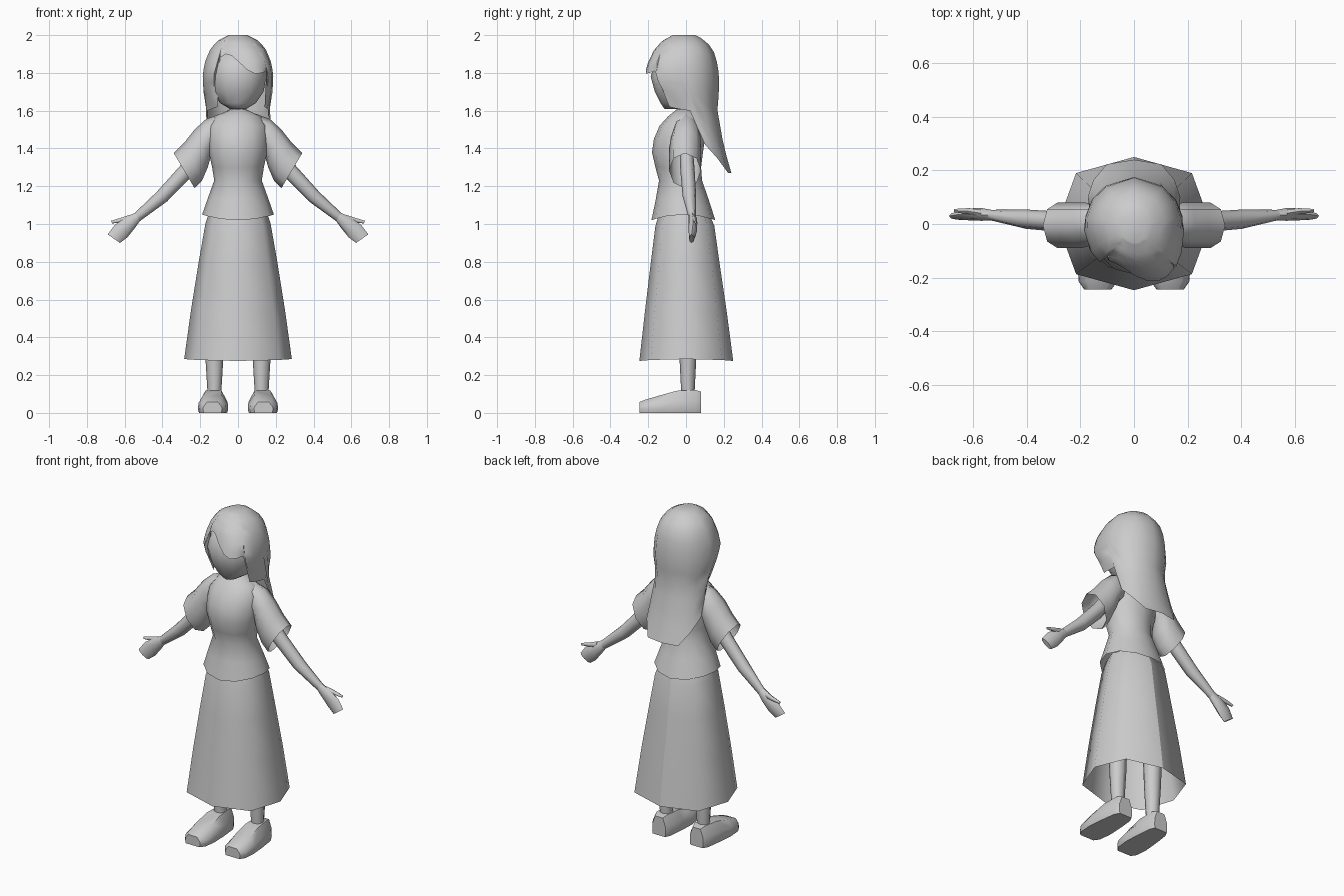
import bpy, bmesh
from math import sin, cos, radians, copysign

if "Cube" in bpy.data.objects:
    bpy.data.objects.remove(bpy.data.objects["Cube"], do_unlink=True)

grey = bpy.data.materials.new("plain_grey")
grey.use_nodes = True
grey.diffuse_color = (0.6, 0.6, 0.6, 1)
grey.node_tree.nodes["Principled BSDF"].inputs["Base Color"].default_value = (0.6, 0.6, 0.6, 1)


def loft(name, rings, cap_start=True, cap_end=True, angle=60, mirror=False):
    """Skin a list of equal-length point rings."""
    bm = bmesh.new()
    loops = [[bm.verts.new(p) for p in ring] for ring in rings]
    n = len(loops[0])
    for a, b in zip(loops, loops[1:]):
        for i in range(n):
            j = (i + 1) % n
            bm.faces.new((a[i], a[j], b[j], b[i]))
    if cap_start:
        bm.faces.new(loops[0][::-1])
    if cap_end:
        bm.faces.new(loops[-1])
    bmesh.ops.recalc_face_normals(bm, faces=bm.faces)
    mesh = bpy.data.meshes.new(name)
    bm.to_mesh(mesh)
    bm.free()
    mesh.materials.append(grey)
    for p in mesh.polygons:
        p.use_smooth = True
    mesh.set_sharp_from_angle(angle=radians(angle))
    ob = bpy.data.objects.new(name, mesh)
    bpy.context.collection.objects.link(ob)
    if mirror:
        ob.modifiers.new("mirror", 'MIRROR').use_clip = False
    return ob


def soft(v, power):
    return copysign(abs(v) ** power, v)


def body_ring(z, half, front, back, n=8, power=1.0, drop=0.0):
    """Horizontal ring; drop lowers its front and back."""
    pts = []
    for i in range(n):
        a = radians(360 * i / n)
        c = cos(a)
        pts.append((half * soft(sin(a), power),
                    (front + back) / 2 - (back - front) / 2 * soft(c, power),
                    z - drop * c * c))
    return pts


def limb_ring(x1, z1, x2, z2, y, hy, n=8):
    """Oval ring between an upper and a lower outline point."""
    pts = []
    for i in range(n):
        a = radians(360 * i / n)
        k = (1 - cos(a)) / 2
        pts.append((x1 + (x2 - x1) * k, y + hy * sin(a), z1 + (z2 - z1) * k))
    return pts


# Head and neck
loft("head", [body_ring(*r, n=12) for r in (
    (1.61, .045, -.115, .0), (1.64, .095, -.135, .05), (1.70, .135, -.165, .08),
    (1.78, .15, -.187, .1), (1.85, .145, -.167, .1), (1.92, .1, -.12, .08))])
loft("neck", [body_ring(1.54, .05, -.05, .06), body_ring(1.65, .042, -.05, .04)])

# Hair: each column follows one profile down to its own lower edge
PROFILE = [(2.0, .05, -.07, .05), (1.97, .11, -.125, .105), (1.92, .15, -.17, .145),
           (1.85, .178, -.203, .166), (1.78, .187, -.222, .176), (1.70, .183, -.17, .175),
           (1.61, .16, -.13, .165), (1.41, .178, -.05, .2), (1.27, .178, .05, .24)]
EDGE = [(0, 1.815), (14, 1.795), (28, 1.8), (42, 1.81), (46, 1.62), (65, 1.61), (90, 1.6),
        (103, 1.42), (122, 1.35), (145, 1.27), (180, 1.27), (215, 1.27), (238, 1.35),
        (257, 1.42), (270, 1.6), (295, 1.61), (308, 1.62), (314, 1.88), (325, 1.9),
        (335, 1.89), (345, 1.86)]


def hair_point(deg, z):
    for p, q in zip(PROFILE, PROFILE[1:]):
        if z >= q[0] - 1e-6:
            break
    k = (p[0] - z) / (p[0] - q[0])
    half, front, back = (p[i] + (q[i] - p[i]) * k for i in (1, 2, 3))
    a = radians(deg)
    c = cos(a)
    sweep = .05 * c * max(c, 0) * min(1, (2 - z) * 8)
    return (half * sin(a) + sweep, (front + back) / 2 - (back - front) / 2 * c, z)


ROWS = 12
loft("hair", [[hair_point(d, 2 - (2 - low) * (r / ROWS) ** 1.5) for d, low in EDGE]
              for r in range(ROWS + 1)], cap_end=False, angle=75)

# Blouse
loft("blouse", [body_ring(*r, n=12) for r in (
    (1.61, .035, -.045, .045), (1.57, .12, -.095, .07), (1.52, .155, -.14, .09),
    (1.45, .16, -.17, .1), (1.38, .155, -.18, .09), (1.30, .137, -.162, .08),
    (1.23, .126, -.143, .085), (1.13, .162, -.16, .12))]
    + [body_ring(1.05, .19, -.183, .155, n=12, drop=.03)], cap_end=False)

# Skirt, with a crease down the middle of the back
skirt = loft("skirt", [body_ring(*r, power=.8, drop=.01) for r in (
    (1.07, .15, -.14, .12), (1.0, .173, -.162, .15), (.8, .208, -.187, .178),
    (.55, .248, -.217, .215), (.285, .285, -.247, .25))], cap_end=False)
for e in skirt.data.edges:
    ends = [skirt.data.vertices[v].co for v in e.vertices]
    if all(abs(p.x) < .001 and p.y > 0 for p in ends):
        e.use_edge_sharp = True

# Sleeves, open at the cuff
loft("sleeves", [limb_ring(*r) for r in (
    (.09, 1.585, .1, 1.4, 0, .06), (.17, 1.555, .14, 1.37, 0, .078),
    (.23, 1.5, .16, 1.3, -.005, .085), (.285, 1.43, .19, 1.23, -.005, .085),
    (.34, 1.375, .23, 1.19, -.005, .085))], cap_end=False, mirror=True)

# Arms
loft("arms", [limb_ring(*r) for r in (
    (.2, 1.45, .14, 1.39, 0, .035), (.3, 1.315, .245, 1.25, .008, .038),
    (.43, 1.17, .375, 1.12, .018, .036), (.545, 1.06, .52, 1.015, .033, .02))], mirror=True)

# Hands and thumbs
loft("hands", [limb_ring(*r) for r in (
    (.545, 1.06, .52, 1.015, .033, .02), (.595, 1.035, .545, .98, .036, .024),
    (.652, .995, .585, .93, .036, .022), (.69, .945, .625, .9, .03, .014))], mirror=True)
loft("thumbs", [limb_ring(*r, n=6) for r in (
    (.57, 1.05, .57, 1.01, .04, .015), (.62, 1.033, .615, 1.008, .048, .013),
    (.672, 1.017, .667, 1.003, .05, .007))], mirror=True)

# Legs
loft("legs", [[(x + .125, y, z) for x, y, z in body_ring(*r)] for r in (
    (.7, .06, -.05, .07), (.3, .048, -.035, .055), (.1, .036, -.025, .045))], mirror=True)


# Shoes: sections from toe to heel
def shoe_ring(y, half, height, x):
    side = [(half * .93, 0), (half, .018), (half * .97, height * .55), (half * .58, height)]
    outline = side + [(-u, z) for u, z in reversed(side)]
    return [(x + u, y, z) for u, z in outline]


loft("shoes", [shoe_ring(*r) for r in (
    (-.245, .05, .058, .135), (-.215, .072, .07, .134), (-.14, .08, .092, .132),
    (-.05, .074, .117, .13), (.05, .062, .122, .128), (.08, .045, .112, .127))],
    angle=50, mirror=True)
